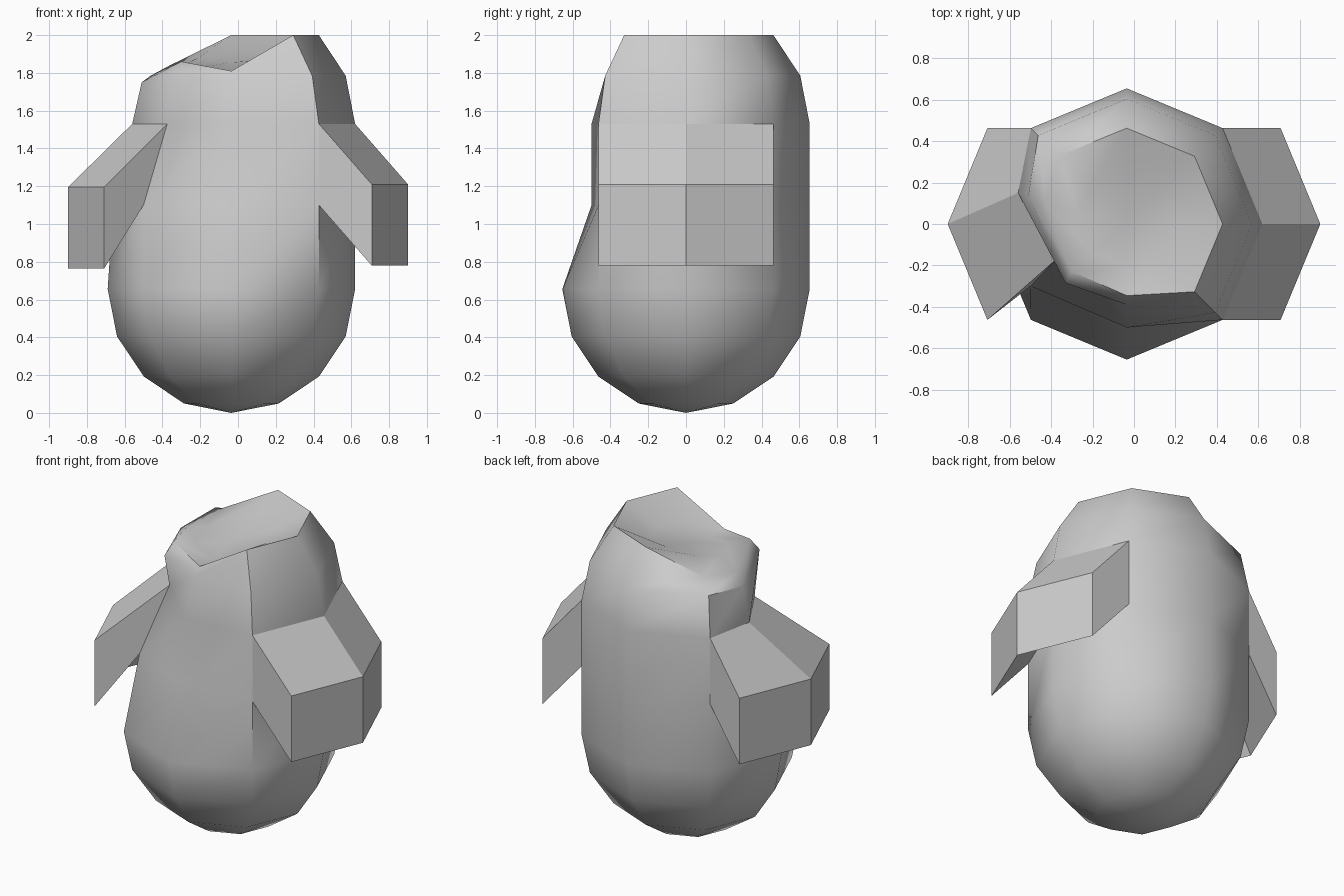
import bpy, math
from mathutils import Vector

if "Cube" in bpy.data.objects:
    bpy.data.objects.remove(bpy.data.objects["Cube"])

CX, R, SIDES = -0.035, 0.655, 8
LOW, MID, HIGH = R, 1.10, 1.53      # belt heights of the capsule


def ring(radius, z, moved=None):
    """Octagon of points; 'moved' replaces single corners (0=+x, 2=back, 4=-x, 6=front)."""
    pts = [Vector((CX + radius * math.cos(i * math.pi / 4),
                   radius * math.sin(i * math.pi / 4), z)) for i in range(SIDES)]
    for i, p in (moved or {}).items():
        pts[i] = Vector(p)
    return pts


def make(name, verts, faces):
    mesh = bpy.data.meshes.new(name)
    mesh.from_pydata([tuple(v) for v in verts], [], faces)
    mesh.update()
    obj = bpy.data.objects.new(name, mesh)
    bpy.context.collection.objects.link(obj)
    return obj


# Round lower half, then the belts with the dented front-left side
rings = []
for k in range(1, 5):
    a = k * math.pi / 8
    rings.append(ring(R * math.sin(a), LOW - R * math.cos(a)))
mid = ring(R, MID, {4: (-0.66, 0.05, MID), 5: (-0.50, -0.30, MID), 6: (CX, -0.50, MID)})
high = ring(R, HIGH, {4: (-0.56, 0.15, HIGH), 5: (-0.375, -0.17, HIGH), 6: (CX, -0.50, HIGH)})
rings += [mid, high]

# Shoulder, rim and sunken crown
rings.append(ring(0.605, 1.785, {4: (-0.51, 0.14, 1.75), 5: (-0.33, -0.285, 1.78),
                                 6: (CX, -0.39, 1.76)}))
rings.append(ring(0.463, 2.0, {3: (-0.36, 0.33, 1.84), 4: (-0.43, 0.10, 1.80),
                               5: (-0.30, -0.23, 1.86), 6: (CX, -0.346, 1.81)}))
crown = ring(0.25, 1.9, {4: (-0.27, 0.05, 1.85), 5: (-0.20, -0.14, 1.83), 6: (CX, -0.21, 1.81)})
crown[2].z, crown[3].z, crown[7].z = 1.92, 1.88, 1.87
rings.append(crown)

verts = [Vector((CX, 0, 0))] + [p for r in rings for p in r] + [Vector((CX, 0, 1.855))]
top = len(verts) - 1
faces = []
for i in range(SIDES):
    j = (i + 1) % SIDES
    faces.append((0, 1 + j, 1 + i))
    for k in range(len(rings) - 1):
        # leave the two quads under each arm open
        if k == 4 and i in (7, 0, 3, 4):
            continue
        a, b = 1 + k * SIDES, 1 + (k + 1) * SIDES
        faces.append((a + i, a + j, b + j, b + i))
    last = 1 + (len(rings) - 1) * SIDES
    faces.append((last + i, last + j, top))
body = make("body", verts, faces)
bpy.context.view_layer.objects.active = body
body.select_set(True)
bpy.ops.object.shade_smooth_by_angle(angle=math.radians(48))
body.select_set(False)


# Arms: the side band of the body pushed outward and down, flat shaded
def arm(name, corners, shift):
    base = [mid[i] for i in corners] + [high[i] for i in corners]
    plain_mid, plain_high = ring(R, MID), ring(R, HIGH)
    tip = [p + Vector(shift) for p in
           [plain_mid[i] for i in corners] + [plain_high[i] for i in corners]]
    # base: 0-2 low, 3-5 high; tip: 6-8 low, 9-11 high
    f = [(6, 7, 10, 9), (7, 8, 11, 10),
         (0, 1, 7, 6), (1, 2, 8, 7),
         (3, 9, 10, 4), (4, 10, 11, 5),
         (0, 6, 9, 3), (2, 5, 11, 8)]
    return make(name, base + tip, f)


arm("right_arm", (7, 0, 1), (0.28, 0, -0.32))
arm("left_arm", (3, 4, 5), (-0.21, 0, -0.335))
